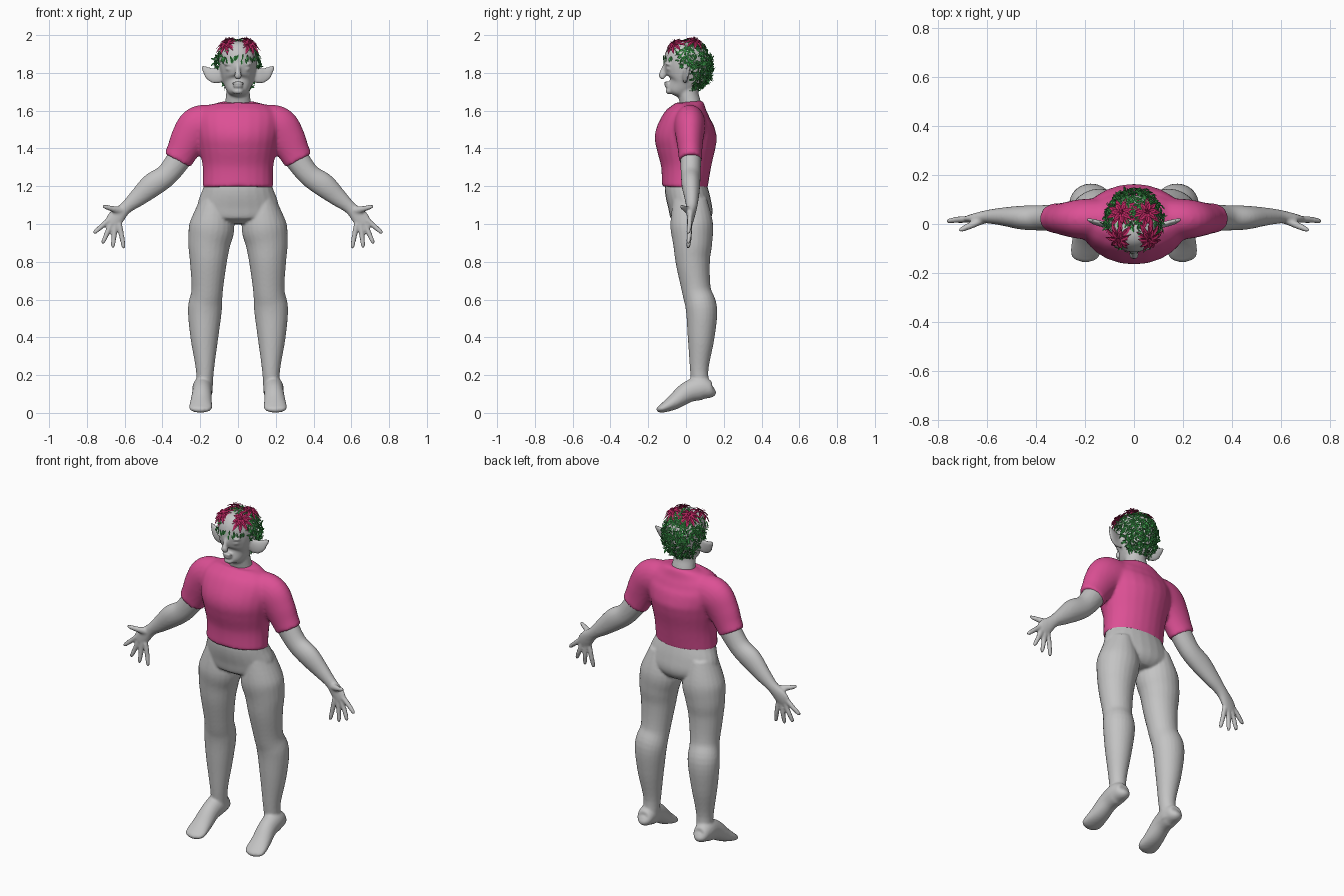
import bpy, bmesh, math, random
from mathutils import Vector, Matrix

random.seed(7)
cube = bpy.data.objects.get("Cube")
if cube:
    bpy.data.objects.remove(cube, do_unlink=True)


def material(name, rgb):
    m = bpy.data.materials.new(name)
    m.use_nodes = True
    m.diffuse_color = (*rgb, 1)
    m.node_tree.nodes["Principled BSDF"].inputs["Base Color"].default_value = (*rgb, 1)
    return m


SKIN = material("grey skin", (0.55, 0.55, 0.55))
PINK = material("pink cloth", (0.72, 0.08, 0.30))
GREEN = material("leaf green", (0.06, 0.42, 0.09))
CRIMSON = material("crimson petal", (0.50, 0.02, 0.12))


def finish(bm, name, mat, voxel=None, smooths=0):
    """Turn a bmesh into an object, optionally fused into one smooth skin."""
    bmesh.ops.recalc_face_normals(bm, faces=bm.faces)
    me = bpy.data.meshes.new(name)
    bm.to_mesh(me)
    bm.free()
    me.materials.append(mat)
    ob = bpy.data.objects.new(name, me)
    bpy.context.collection.objects.link(ob)
    if voxel:
        r = ob.modifiers.new("fuse", 'REMESH')
        r.mode, r.voxel_size, r.use_smooth_shade = 'VOXEL', voxel, True
        s = ob.modifiers.new("relax", 'SMOOTH')
        s.factor, s.iterations = 0.5, smooths
    return ob


def catmull(a, b, c, d, t):
    return [0.5 * (2 * q + (r - p) * t + (2 * p - 5 * q + 4 * r - s) * t * t
                   + (3 * q - p - 3 * r + s) * t ** 3) for p, q, r, s in zip(a, b, c, d)]


def loft(bm, stations, ref=(0, 1, 0), side=1, sides=24, steps=5):
    """Skin along stations (x, y, z, radius along ref, radius across)."""
    n, path = len(stations), []
    for i in range(n - 1):
        quad = [stations[min(max(i + k, 0), n - 1)] for k in (-1, 0, 1, 2)]
        path += [catmull(*quad, j / steps) for j in range(steps)]
    path.append(list(stations[-1]))
    rings = []
    for i, p in enumerate(path):
        before, after = path[max(i - 1, 0)], path[min(i + 1, len(path) - 1)]
        t = (Vector(after[:3]) - Vector(before[:3])).normalized()
        u = Vector(ref)
        u = (u - t * u.dot(t)).normalized()
        v = t.cross(u)
        ring = []
        for k in range(sides):
            a = math.tau * k / sides
            c = Vector(p[:3]) + u * math.cos(a) * max(p[3], .002) + v * math.sin(a) * max(p[4], .002)
            ring.append(bm.verts.new((c.x * side, c.y, c.z)))
        rings.append(ring)
    for r, q in zip(rings, rings[1:]):
        for k in range(sides):
            j = (k + 1) % sides
            bm.faces.new((r[k], r[j], q[j], q[k]))
    bm.faces.new(rings[0])
    bm.faces.new(rings[-1])


def upright(bm, rows):
    """Loft for centred upright parts; rows are (z, y, half width, half depth)."""
    loft(bm, [(0, y, z, d, w) for z, y, w, d in rows])


def ball(bm, centre, size):
    m = Matrix.Translation(centre) @ Matrix.Diagonal((*size, 1))
    bmesh.ops.create_uvsphere(bm, u_segments=20, v_segments=12, radius=1, matrix=m)


# Body: head, neck, hips, then mirrored limbs, fused together
body = bmesh.new()
upright(body, [(1.685, -.07, .02, .025), (1.70, -.06, .048, .045), (1.74, -.022, .074, .082),
               (1.79, -.006, .091, .106), (1.85, 0, .101, .117), (1.90, .003, .098, .113),
               (1.94, .006, .078, .09), (1.962, .01, .03, .04)])
upright(body, [(1.55, .03, .08, .06), (1.63, .025, .07, .056), (1.69, .012, .063, .054),
               (1.76, .012, .06, .055)])
upright(body, [(1.27, 0, .165, .1), (1.19, 0, .185, .113), (1.11, .018, .213, .115),
               (1.04, .03, .2, .11), (1.0, .03, .1, .07)])
# nose, lips and brow
loft(body, [(0, -.105, 1.85, .012, .012), (0, -.122, 1.81, .013, .014),
            (0, -.126, 1.785, .02, .018), (0, -.115, 1.772, .016, .012)], ref=(1, 0, 0))
ball(body, (0, -.103, 1.747), (.033, .014, .008))
ball(body, (0, -.1, 1.731), (.028, .014, .009))
ball(body, (0, -.088, 1.703), (.03, .02, .017))

LEG = [(.13, .02, 1.13, .09, .07), (.137, .03, 1.0, .113, .118), (.152, .035, .9, .104, .112),
       (.157, .036, .8, .091, .098), (.163, .055, .65, .077, .083), (.175, .082, .55, .083, .09),
       (.178, .08, .4, .071, .074), (.175, .07, .22, .048, .047), (.18, .085, .1, .05, .045)]
FOOT = [(.185, .152, .125, .012, .015), (.185, .135, .12, .042, .04), (.187, .08, .13, .054, .062),
        (.19, .01, .11, .052, .056), (.195, -.06, .06, .057, .042), (.198, -.115, .029, .061, .027),
        (.198, -.142, .018, .048, .017), (.198, -.155, .014, .015, .008)]
ARM = [(.2, .025, 1.5, .06, .07), (.3, .025, 1.36, .056, .066), (.375, .025, 1.262, .052, .06),
       (.455, .026, 1.205, .049, .063), (.53, .03, 1.14, .038, .048), (.595, .03, 1.085, .028, .034),
       (.645, .024, 1.035, .02, .044), (.668, .02, 1.005, .015, .04)]
EAR = [(.08, -.005, 1.785, .014, .035), (.115, -.004, 1.785, .012, .043), (.145, .004, 1.795, .011, .037),
       (.17, .012, 1.815, .009, .022), (.194, .02, 1.836, .005, .005)]
# finger root x, z and tip x, z
FINGERS = [(.68, 1.025, .765, .95), (.67, 1.005, .718, .895),
           (.65, .995, .663, .873), (.628, 1.0, .603, .868)]
for s in (1, -1):
    loft(body, LEG, side=s)
    loft(body, FOOT, ref=(1, 0, 0), side=s)
    loft(body, ARM, side=s)
    loft(body, EAR, side=s)
    for x, z, tx, tz in FINGERS:
        loft(body, [(x, .02, z, .014, .015), ((x + tx) / 2, .018, (z + tz) / 2, .013, .014),
                    (x * .1 + tx * .9, .012, z * .1 + tz * .9, .011, .011),
                    (tx, .011, tz, .005, .005)], side=s, sides=12)
    loft(body, [(.61, .022, 1.07, .018, .024), (.655, 0, 1.078, .015, .017),
                (.7, -.02, 1.09, .012, .012), (.718, -.028, 1.096, .005, .005)], side=s, sides=12)
    ball(body, (s * .043, -.089, 1.822), (.022, .016, .011))
    ball(body, (s * .042, -.092, 1.846), (.034, .018, .009))
finish(body, "body", SKIN, voxel=.007, smooths=4)

# Shirt: trunk and short sleeves fused together
shirt = bmesh.new()
upright(shirt, [(1.19, -.008, .187, .121), (1.3, 0, .187, .132), (1.4, 0, .205, .156),
                (1.47, 0, .218, .164), (1.55, .01, .225, .138), (1.6, .022, .2, .102),
                (1.632, .03, .14, .072), (1.648, .03, .082, .056)])
SLEEVE = [(.04, .025, 1.53, .08, .1), (.14, .02, 1.525, .085, .108), (.21, .02, 1.51, .082, .112),
          (.26, .02, 1.45, .072, .098), (.295, .022, 1.385, .064, .084), (.32, .024, 1.338, .062, .078)]
for s in (1, -1):
    loft(shirt, SLEEVE, side=s)
finish(shirt, "shirt", PINK, voxel=.01, smooths=4)


def blade(bm, base, along, normal, length, width, droop=0.0):
    """Pointed, creased leaf or petal that bends away from its normal."""
    along = along.normalized()
    across = along.cross(normal).normalized()
    up = across.cross(along)
    rows = []
    for t, w in ((0, .25), (.35, .9), (.7, .8), (1, .06)):
        mid = base + along * length * t - up * droop * length * t * t
        edge = across * width * w / 2
        rise = up * width * .18 * w
        rows.append([bm.verts.new(p) for p in (mid - edge + rise, mid, mid + edge + rise)])
    for r, q in zip(rows, rows[1:]):
        for k in (0, 1):
            bm.faces.new((r[k], r[k + 1], q[k + 1], q[k]))


# Leafy hair scattered over the scalp
hair = bmesh.new()
centre, count = Vector((0, .015, 1.84)), 0
while count < 1300:
    n = Vector([random.gauss(0, 1) for _ in range(3)]).normalized()
    p = centre + Vector((n.x * .103, n.y * .112, n.z * .122))
    face = p.y < -.03 and p.z < 1.885
    cheek = p.y < .03 and p.z < 1.83
    if face or cheek or p.z < 1.725:
        continue
    wild = Vector([random.gauss(0, .8) for _ in range(3)])
    along = wild - n * wild.dot(n) + n * random.uniform(0, .5) + Vector((0, 0, -.4))
    tilt = n + Vector([random.gauss(0, .35) for _ in range(3)])
    blade(hair, p + n * random.uniform(0, .02), along, tilt,
          random.uniform(.018, .032), random.uniform(.009, .014), .25)
    count += 1
# short sprigs hanging over the forehead
for k in range(26):
    x = random.uniform(-.09, .09)
    y = -.113 * math.sqrt(1 - (x / .11) ** 2)
    out = Vector((x, y, 0)).normalized()
    blade(hair, Vector((x, y, random.uniform(1.87, 1.9))) + out * .006,
          Vector((random.uniform(-.4, .4), 0, -1)), out, .03, .011)
finish(hair, "leaf_hair", GREEN)

# Four blossoms on the crown, with thin stamens
blossoms = bmesh.new()
for s in (1, -1):
    for pos, nor in (((.06, -.06, 1.952), (.3, -.5, .8)), ((.05, .045, 1.967), (.25, .25, .95))):
        c = Vector((pos[0] * s, pos[1], pos[2]))
        n = Vector((nor[0] * s, nor[1], nor[2])).normalized()
        u = n.orthogonal().normalized()
        v = n.cross(u)
        for layer, (total, length, lift) in enumerate(((10, .07, 0), (7, .045, .3))):
            for k in range(total):
                a = math.tau * (k + layer * .5) / total
                d = u * math.cos(a) + v * math.sin(a)
                blade(blossoms, c + n * .004 * layer, d + n * lift, n, length, .023, .35)
        for k in range(9):
            a = math.tau * k / 9
            d = n + (u * math.cos(a) + v * math.sin(a)) * .6
            blade(blossoms, c, d, u, .028, .004)
finish(blossoms, "blossoms", CRIMSON)
